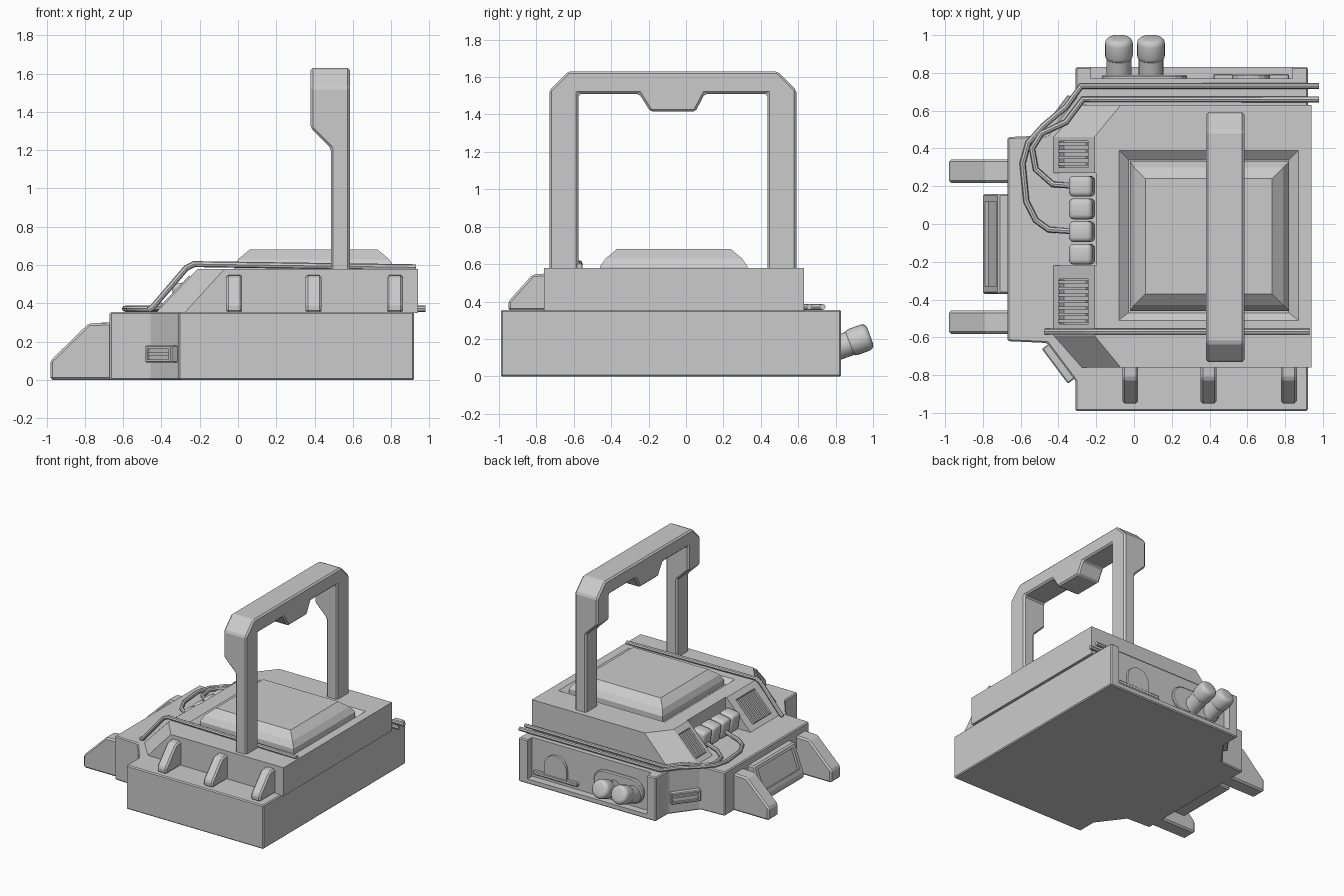
import bpy, bmesh, math
from mathutils import Vector, Matrix

if "Cube" in bpy.data.objects:
    bpy.data.objects.remove(bpy.data.objects["Cube"])

grey = bpy.data.materials.new("plain_grey")
grey.use_nodes = True
grey.diffuse_color = (0.6, 0.6, 0.6, 1)
grey.node_tree.nodes["Principled BSDF"].inputs["Base Color"].default_value = (0.6, 0.6, 0.6, 1)
MID = -0.08  # the body is symmetric about this y


def activate(ob):
    bpy.ops.object.select_all(action='DESELECT')
    ob.select_set(True)
    bpy.context.view_layer.objects.active = ob


def finish(ob, bevel=0, segments=1, smooth=False):
    ob.data.materials.clear()
    ob.data.materials.append(grey)
    activate(ob)
    if bevel:
        mod = ob.modifiers.new("bevel", 'BEVEL')
        mod.width, mod.segments = bevel, segments
        bpy.ops.object.modifier_apply(modifier=mod.name)
    if smooth:
        bpy.ops.object.shade_smooth_by_angle(angle=math.radians(40))
    return ob


def loft(name, loops, **kw):
    """Solid through matching loops of 3D points, capped at both ends."""
    bm = bmesh.new()
    rings = [[bm.verts.new(p) for p in loop] for loop in loops]
    n = len(rings[0])
    for a, b in zip(rings, rings[1:]):
        for i in range(n):
            j = (i + 1) % n
            bm.faces.new((a[i], a[j], b[j], b[i]))
    bm.faces.new(rings[0][::-1])
    bm.faces.new(rings[-1])
    bmesh.ops.recalc_face_normals(bm, faces=bm.faces)
    me = bpy.data.meshes.new(name)
    bm.to_mesh(me)
    bm.free()
    ob = bpy.data.objects.new(name, me)
    bpy.context.collection.objects.link(ob)
    return finish(ob, **kw)


def prism(name, pts, axis, lo, hi, **kw):
    def place(p, d):
        q = list(p)
        q.insert(axis, d)
        return q
    return loft(name, [[place(p, d) for p in pts] for d in (lo, hi)], **kw)


def rect(x0, x1, y0, y1, z):
    return [(x0, y0, z), (x1, y0, z), (x1, y1, z), (x0, y1, z)]


def box(name, x0, x1, y0, y1, z0, z1, **kw):
    return loft(name, [rect(x0, x1, y0, y1, z0), rect(x0, x1, y0, y1, z1)], **kw)


def turned_box(name, centre, size, rot, **kw):
    ob = box(name, *[s * v / 2 for v in size for s in (-1, 1)], **kw)
    ob.data.transform(Matrix.Translation(centre) @ rot)
    return ob


def cut(ob, cutter):
    cutter.hide_render = True
    mod = ob.modifiers.new("cut", 'BOOLEAN')
    mod.operation, mod.object, mod.solver = 'DIFFERENCE', cutter, 'EXACT'
    activate(ob)
    bpy.ops.object.modifier_apply(modifier=mod.name)
    bpy.data.objects.remove(cutter)


def pipe(name, pts, radius=0.016):
    cu = bpy.data.curves.new(name, 'CURVE')
    cu.dimensions, cu.bevel_depth, cu.bevel_resolution = '3D', radius, 2
    cu.use_fill_caps = True
    sp = cu.splines.new('POLY')
    sp.points.add(len(pts) - 1)
    for point, p in zip(sp.points, pts):
        point.co = (*p, 1)
    ob = bpy.data.objects.new(name, cu)
    bpy.context.collection.objects.link(ob)
    activate(ob)
    bpy.ops.object.convert(target='MESH')
    return finish(bpy.context.object, smooth=True)


def cylinder(name, a, b, radius, **kw):
    a, b = Vector(a), Vector(b)
    bpy.ops.mesh.primitive_cylinder_add(vertices=20, radius=radius, depth=(b - a).length)
    ob = bpy.context.object
    ob.name = name
    ob.data.transform(Matrix.Translation((a + b) / 2) @ (b - a).to_track_quat('Z', 'Y').to_matrix().to_4x4())
    return finish(ob, smooth=True, **kw)


# Base slab with a stepped nose, and a recessed back framed by posts and a sill
half = [(0.92, -0.99), (-0.31, -0.99), (-0.31, -0.83), (-0.46, -0.63), (-0.67, -0.62)]
outline = half + [(x, 2 * MID - y) for x, y in reversed(half)]
base = prism("base", outline, 2, 0, 0.355, bevel=0.008)
cut(base, box("recess_cutter", -0.23, 0.84, 0.77, 0.95, 0.04, 0.5))

# Upper deck: sloped nose with a notch between the two vent housings
nose = [(0.94, -0.76, 0.94), (-0.28, -0.76, -0.07), (-0.43, -0.59, -0.21), (-0.43, -0.22, -0.21),
        (-0.2, -0.22, -0.2), (-0.2, 0.27, -0.2), (-0.43, 0.27, -0.21), (-0.43, 0.46, -0.21),
        (-0.28, 0.63, -0.07), (0.94, 0.63, 0.94)]
deck = loft("upper_deck", [[(x, y, 0.35) for x, y, t in nose], [(t, y, 0.58) for x, y, t in nose]])
cut(deck, loft("groove_cutter", [rect(-0.03, 0.82, -0.47, 0.34, 0.54),
                                 rect(-0.08, 0.87, -0.51, 0.39, 0.58),
                                 rect(-0.08, 0.87, -0.51, 0.39, 0.65)]))

# Raised hatch
loft("hatch", [rect(-0.02, 0.82, -0.46, 0.33, 0.53), rect(-0.02, 0.82, -0.46, 0.33, 0.585),
               rect(0, 0.79, -0.43, 0.3, 0.63), rect(0.06, 0.73, -0.37, 0.24, 0.68)])

# Slatted vents sunk into the sloped housings
tilt = Matrix.Rotation(-math.atan2(0.23, 0.22), 4, 'Y')
for side, y0, y1 in (("left", 0.3, 0.44), ("right", -0.53, -0.29)):
    mid = (y0 + y1) / 2
    cut(deck, turned_box("vent_cutter", (-0.32, mid, 0.465), (0.22, y1 - y0, 0.07), tilt))
    count = round((y1 - y0) / 0.035)
    for i in range(count):
        y = y0 + (i + 0.5) * (y1 - y0) / count
        turned_box(f"{side}_vent_slat_{i}", (-0.315, y, 0.457), (0.21, 0.016, 0.035), tilt)

# Connector blocks in the notch
for i in range(4):
    turned_box(f"connector_{i}", (-0.275, 0.2 - 0.12 * i, 0.435), (0.125, 0.11, 0.15),
               Matrix.Rotation(-0.15, 4, 'Y'), bevel=0.025, segments=3, smooth=True)

# Carry handle: arch with a grip bump, thinned on the lower legs
arch = [(-0.73, 0.56), (-0.73, 1.53), (-0.63, 1.63), (0.49, 1.63), (0.59, 1.53), (0.59, 0.56),
        (0.435, 0.56), (0.435, 1.51), (0.1, 1.51), (0.05, 1.415), (-0.19, 1.415), (-0.25, 1.51),
        (-0.575, 1.51), (-0.575, 0.56)]
handle = prism("handle", arch, 0, 0.38, 0.585)
cut(handle, prism("leg_cutter", [(0.2, 0.4), (0.485, 0.4), (0.485, 1.21), (0.38, 1.315), (0.2, 1.495)],
                  1, -1, 1))
finish(handle, bevel=0.012)

# Brackets along the front ledge
for i, x in enumerate((-0.02, 0.395, 0.82)):
    prism(f"bracket_{i}", [(-0.95, 0.35), (-0.95, 0.4), (-0.82, 0.545), (-0.74, 0.55), (-0.74, 0.35)],
          0, x - 0.042, x + 0.042, bevel=0.012)

# Nose prongs and corner grilles, mirrored
for side, s in (("left", 1), ("right", -1)):
    y = -0.12 + 0.4 * s
    prism(f"{side}_prong", [(-0.98, 0), (-0.98, 0.1), (-0.78, 0.295), (-0.65, 0.3), (-0.65, 0)],
          1, y - 0.062, y + 0.062, bevel=0.012)
    turn = Matrix.Rotation(s * math.atan2(0.2, 0.15), 4, 'Z')
    centre = Vector((-0.395, MID + 0.655 * s, 0.135))
    grille = turned_box(f"{side}_corner_grille", centre, (0.23, 0.06, 0.09), turn, bevel=0.006)
    out = Vector((-0.8, 0.6 * s, 0))
    cut(grille, turned_box("grille_cutter", centre + out * 0.03, (0.19, 0.03, 0.055), turn))
    turned_box(f"{side}_grille_bar", centre + out * 0.014, (0.2, 0.02, 0.015), turn)

# Sloped nose panel with a sunken face
panel = prism("nose_panel", [(-0.8, 0.03), (-0.8, 0.08), (-0.72, 0.3), (-0.65, 0.3), (-0.65, 0.03)],
              1, -0.37, 0.16, bevel=0.01)
lean = Matrix.Rotation(math.atan2(0.08, 0.22), 4, 'Y')
cut(panel, turned_box("panel_cutter", (-0.76, -0.105, 0.19), (0.04, 0.45, 0.17), lean))

# Pipes over the back ledge and along the front deck edge
outer = [(0.98, 0.73), (-0.28, 0.73), (-0.36, 0.62), (-0.48, 0.52), (-0.56, 0.43), (-0.59, 0.32),
         (-0.57, 0.12), (-0.52, 0.02), (-0.45, -0.03)]
inner = [(0.98, 0.66), (-0.27, 0.66), (-0.36, 0.54), (-0.49, 0.48), (-0.54, 0.4), (-0.52, 0.29),
         (-0.43, 0.21)]
for name, path, end in (("outer_pipe", outer, -0.04), ("inner_pipe", inner, 0.2)):
    pipe(name, [(x, y, 0.372) for x, y in path] + [(-0.3, end, 0.41)])
pipe("deck_pipe", [(0.93, -0.57, 0.588), (0.1, -0.57, 0.6), (-0.23, -0.57, 0.605), (-0.27, -0.57, 0.585),
                   (-0.45, -0.57, 0.375), (-0.47, -0.57, 0.365)])

# Back panel fittings: rounded plate with two knobs, and an arched plate on a bar
arc = [(math.cos(math.pi * i / 8), math.sin(math.pi * i / 8)) for i in range(9)]
plate = [(0.18 + 0.1 * s, 0.17 + 0.1 * c) for c, s in arc] + [(-0.07 - 0.1 * s, 0.17 - 0.1 * c) for c, s in arc]
loft("knob_plate", [[(x, y, z) for x, z in plate] for y in (0.76, 0.79)], bevel=0.008)
dome = [(0.62 + 0.1 * c, 0.17 + 0.1 * s) for c, s in arc] + [(0.52, 0.08), (0.72, 0.08)]
loft("arch_plate", [[(x, y, z) for x, z in dome] for y in (0.76, 0.79)])
box("arch_bar", 0.42, 0.82, 0.76, 0.795, 0.07, 0.1, bevel=0.006)
for i, x in enumerate((-0.08, 0.09)):
    cylinder(f"knob_neck_{i}", (x, 0.76, 0.135), (x, 0.9, 0.185), 0.066, bevel=0.01)
    cylinder(f"knob_head_{i}", (x, 0.865, 0.173), (x, 0.985, 0.217), 0.074, bevel=0.03, segments=3)
